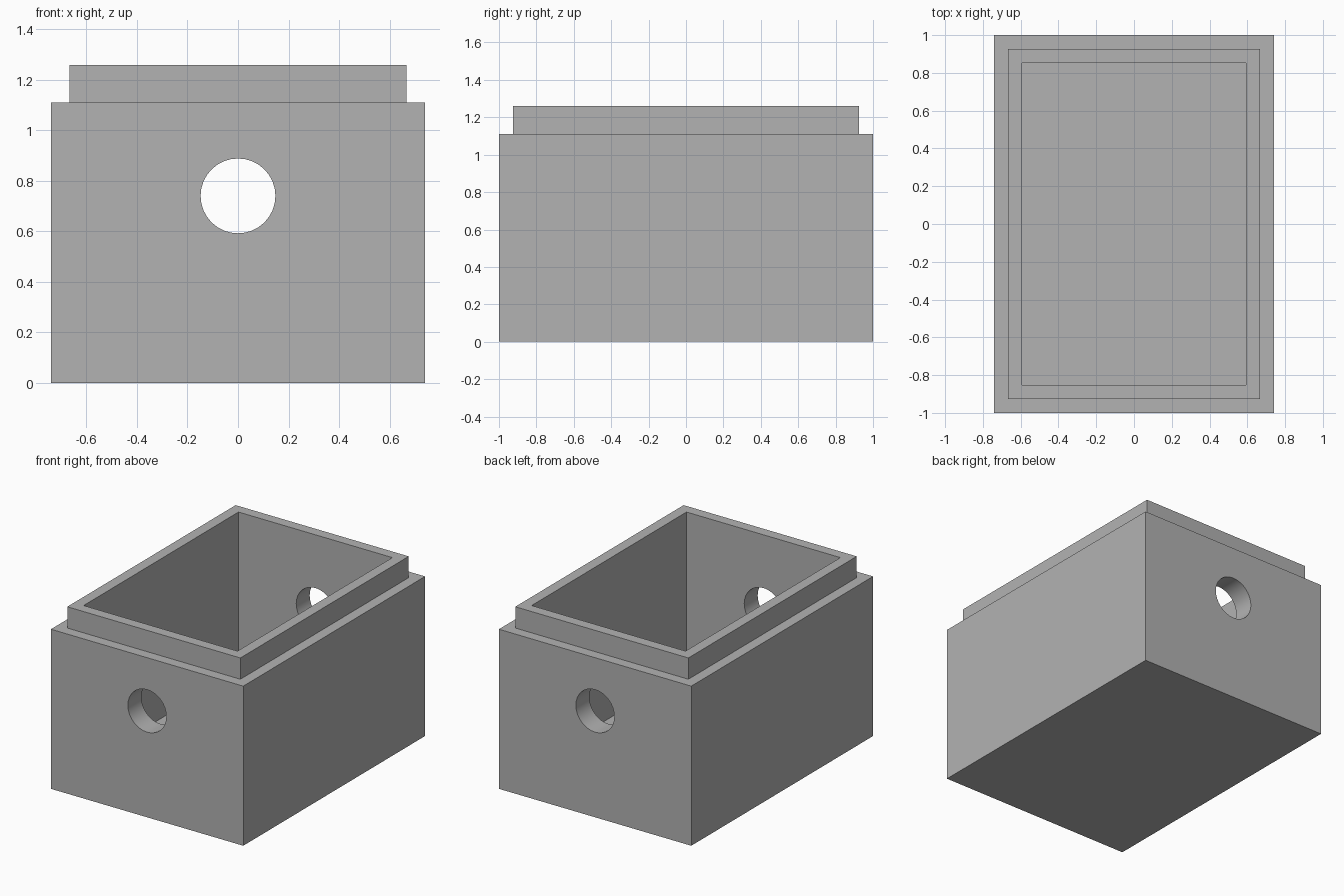
import bpy, bmesh, math

if "Cube" in bpy.data.objects:
    bpy.data.objects.remove(bpy.data.objects["Cube"], do_unlink=True)

U = 2 / 27          # module: the box is 20 x 27 x 17 modules
WIDTH, LENGTH = 20 * U, 27 * U

grey = bpy.data.materials.new("plain_grey")
grey.use_nodes = True
colour = (0.448, 0.448, 0.448, 1)
grey.diffuse_color = colour
grey.node_tree.nodes["Principled BSDF"].inputs["Base Color"].default_value = colour


def add_object(name, bm):
    bmesh.ops.recalc_face_normals(bm, faces=bm.faces)
    mesh = bpy.data.meshes.new(name)
    bm.to_mesh(mesh)
    bm.free()
    mesh.materials.append(grey)
    obj = bpy.data.objects.new(name, mesh)
    bpy.context.collection.objects.link(obj)
    return obj


# Open box: stacked rectangles (inset, height) from the base, over the lip, to the inner floor
profile = [(0, 0), (0, 15), (1, 15), (1, 17), (2, 17), (2, 2)]
bm = bmesh.new()
rings = []
for inset, height in profile:
    x, y = WIDTH / 2 - inset * U, LENGTH / 2 - inset * U
    rings.append([bm.verts.new((sx * x, sy * y, height * U))
                  for sx, sy in ((-1, -1), (1, -1), (1, 1), (-1, 1))])
for low, high in zip(rings, rings[1:]):
    for i in range(4):
        j = (i + 1) % 4
        bm.faces.new((low[i], low[j], high[j], high[i]))
bm.faces.new(rings[0][::-1])
bm.faces.new(rings[-1])
box = add_object("open_box", bm)

# Round hole through the front and back walls
bm = bmesh.new()
bmesh.ops.create_cone(bm, cap_ends=True, segments=32, radius1=2 * U,
                      radius2=2 * U, depth=LENGTH * 1.2)
cutter = add_object("hole_cutter", bm)
cutter.rotation_euler.x = math.pi / 2
cutter.location.z = 10 * U
cutter.hide_render = True
bpy.context.view_layer.update()

cut = box.modifiers.new("wall_holes", "BOOLEAN")
cut.object = cutter
cut.operation = "DIFFERENCE"
cut.solver = "EXACT"
bpy.context.view_layer.objects.active = box
box.select_set(True)
bpy.ops.object.modifier_apply(modifier=cut.name)
bpy.data.objects.remove(cutter, do_unlink=True)

# Smooth hole walls, crisp box edges
bpy.ops.object.shade_smooth_by_angle(angle=math.radians(30))
